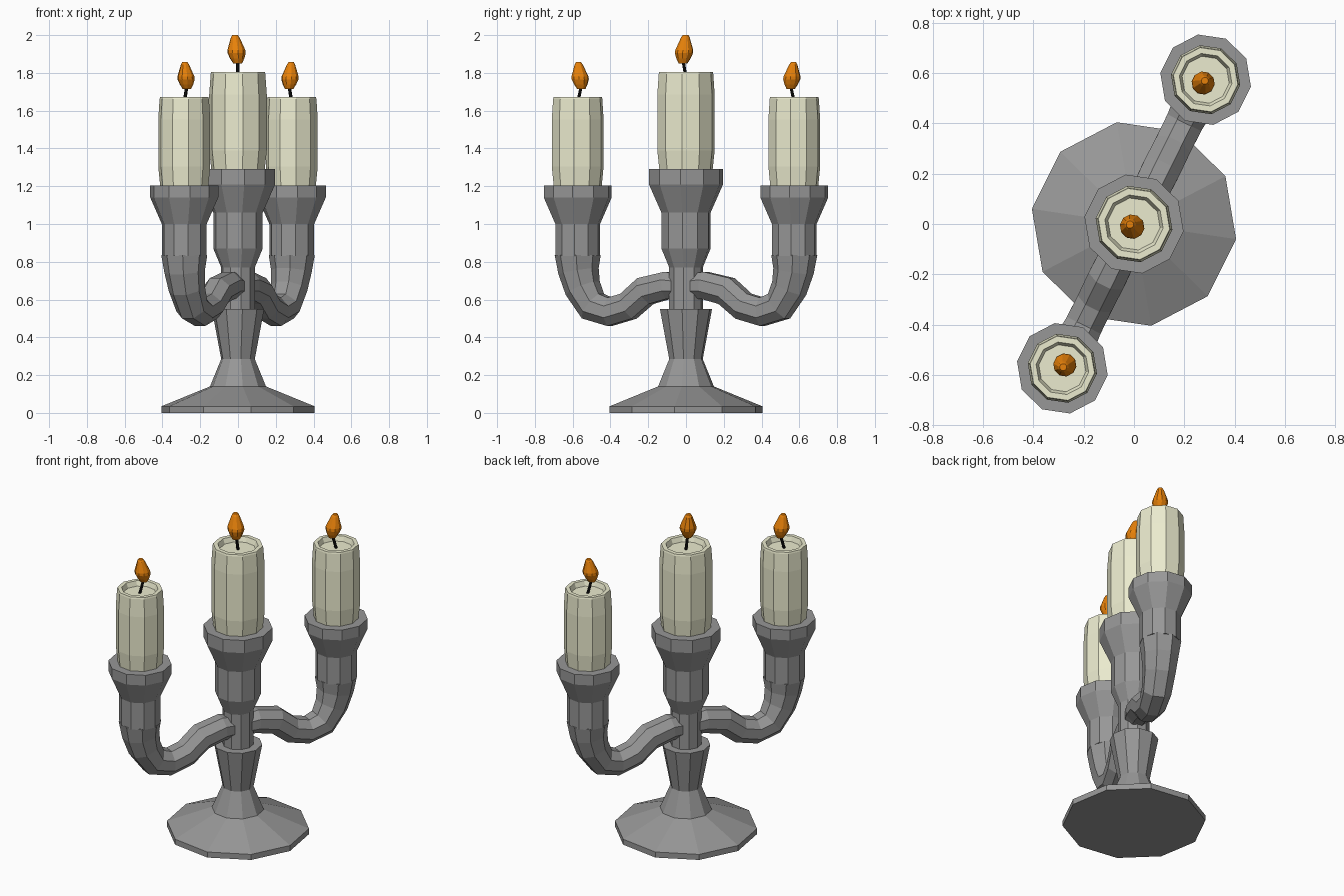
import bpy, bmesh, math
from mathutils import Vector

if "Cube" in bpy.data.objects:
    bpy.data.objects.remove(bpy.data.objects["Cube"])

SIDES = 10
TURN = math.radians(-8.4)          # rotation shared by all ten-sided parts
ARM = math.radians(63.6)           # direction of the arms in plan


def material(name, rgb):
    m = bpy.data.materials.new(name)
    m.diffuse_color = (*rgb, 1)
    m.use_nodes = True
    m.node_tree.nodes["Principled BSDF"].inputs["Base Color"].default_value = m.diffuse_color
    return m


WAX = material("wax", (0.83, 0.83, 0.62))
FIRE = material("fire", (0.80, 0.22, 0.003))
CHAR = material("char", (0.005, 0.005, 0.005))
IRON = material("iron", (0.31, 0.31, 0.31))


def skin(name, rings, mat=IRON):
    """Join rings of points into a closed flat-shaded tube."""
    bm = bmesh.new()
    loops = [[bm.verts.new(p) for p in ring] for ring in rings]
    n = len(loops[0])
    for a, b in zip(loops, loops[1:]):
        for i in range(n):
            j = (i + 1) % n
            bm.faces.new((a[i], a[j], b[j], b[i]))
    bm.faces.new(loops[0][::-1])
    bm.faces.new(loops[-1])
    bmesh.ops.recalc_face_normals(bm, faces=bm.faces)
    me = bpy.data.meshes.new(name)
    bm.to_mesh(me)
    bm.free()
    ob = bpy.data.objects.new(name, me)
    bpy.context.collection.objects.link(ob)
    me.materials.append(mat)
    return ob


def ring(center, r, u, v, n=SIDES, turn=0.0):
    return [center + r * (math.cos(turn + k * math.tau / n) * u
                          + math.sin(turn + k * math.tau / n) * v) for k in range(n)]


X, Y, Z = Vector((1, 0, 0)), Vector((0, 1, 0)), Vector((0, 0, 1))


def lathe(name, profile, center=Vector(), mat=IRON, lean=Vector(), n=SIDES):
    """Profile of (radius, z); lean shifts the rings gradually to the top."""
    z0, z1 = profile[0][1], profile[-1][1]
    return skin(name, [ring(center + Z * z + lean * ((z - z0) / (z1 - z0)), r, X, Y, n, TURN)
                       for r, z in profile], mat)


def candle(label, c, bottom, top, r, lean, tip, s):
    # wax body with a recessed top
    body = [(r * .93, bottom), (r, bottom + .1), (r, top - .12), (r * .95, top - .01),
            (r * .93, top), (r * .76, top), (r * .68, top - .03)]
    lathe(label + "_candle", body, c, WAX)
    # leaning wick and flame
    lathe(label + "_wick", [(.009, top - .031), (.009, top + .06 * s)], c, CHAR, lean, 6)
    f = top + .042 * s
    flame = [(.022, 0), (.036, .025), (.046, .052), (.045, .068), (.022, .13), (.014, .143)]
    lathe(label + "_flame", [(a * s, f + b * s) for a, b in flame], c + lean, FIRE, tip, 10)


# foot, stem and centre cup
lathe("base_and_stem", [(.41, 0), (.41, .035), (.15, .14), (.09, .285), (.14, .55),
                        (.09, .55), (.09, .77), (.132, .87), (.132, 1.06),
                        (.199, 1.21), (.199, 1.29)])
candle("centre", Vector(), 1.29, 1.805, .154, Vector((-.002, -.016, 0)),
       Vector((-.014, .014, 0)), 1.06)

# arm path: distance from centre, height, radius
PATH = [(.033, .67, .068), (.11, .675, .078), (.24, .645, .082), (.34, .565, .08),
        (.45, .535, .081), (.55, .565, .088), (.61, .66, .097), (.635, .75, .108),
        (.64, .835, .122)]

for side, sign in (("back", 1), ("front", -1)):
    out = Vector((math.cos(ARM), math.sin(ARM), 0)) * sign
    across = out.cross(Z)
    pts = [out * d + Z * z for d, z, r in PATH]
    rings = []
    for i, p in enumerate(pts):
        fwd = (pts[min(i + 1, len(pts) - 1)] - p).normalized()
        back = (p - pts[max(i - 1, 0)]).normalized()
        t = Z if i == len(pts) - 1 else (fwd + back).normalized()
        # eight-sided section with a flat face on top
        rings.append(ring(p, PATH[i][2], across.cross(t), across, 8, math.pi / 8))
    skin(side + "_arm", rings)
    lathe(side + "_cup", [(.12, .83), (.12, 1.0), (.182, 1.14), (.182, 1.205)], out * .64)
    candle(side, out * .64, 1.205, 1.672, .139, Vector((-.014, -.019, 0)) * sign,
           Vector((.011, .015, 0)) * sign, 1.0)
